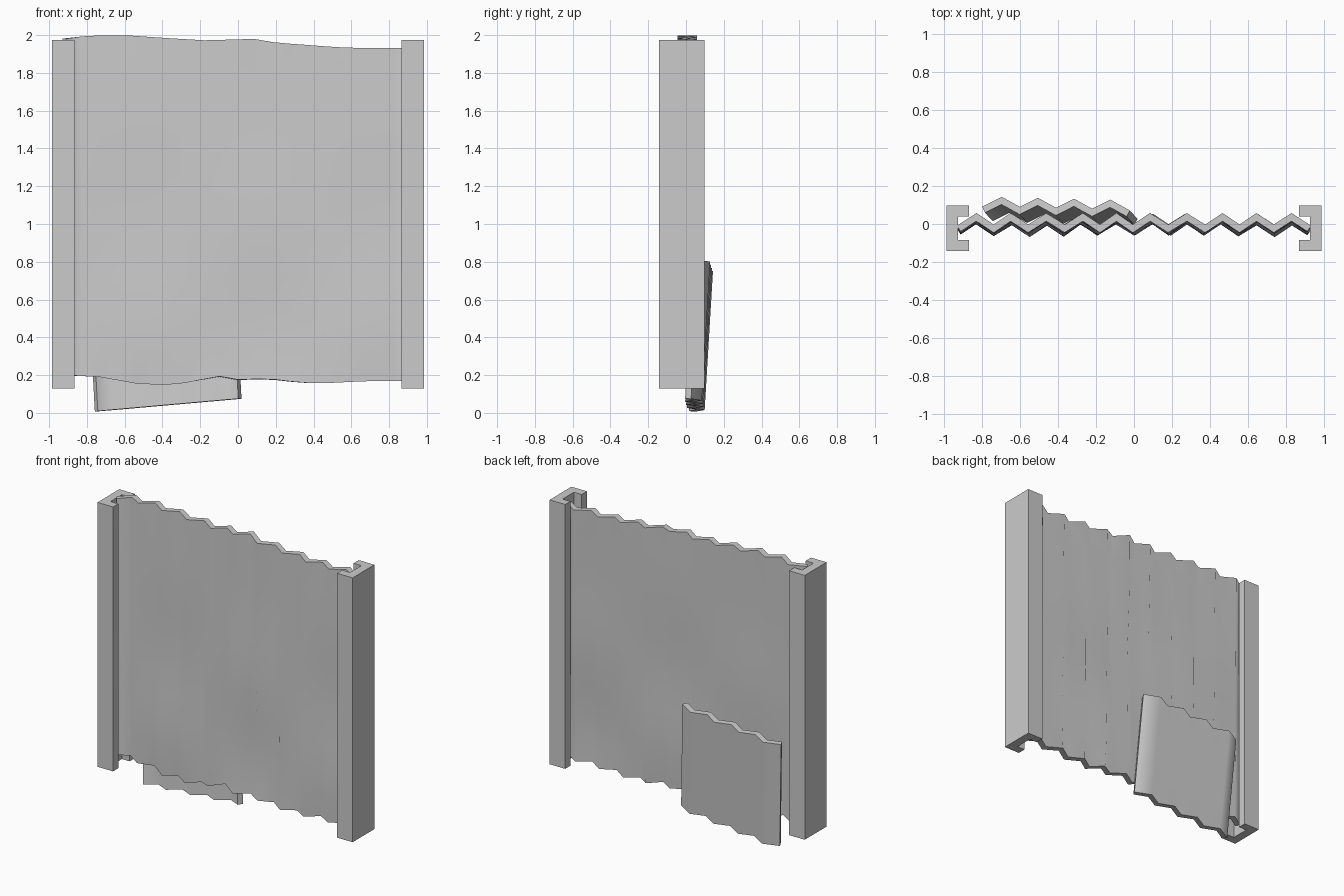
import bpy, bmesh, math

if "Cube" in bpy.data.objects:
    bpy.data.objects.remove(bpy.data.objects["Cube"], do_unlink=True)

steel = bpy.data.materials.new("grey steel")
steel.use_nodes = True
GREY = (0.6, 0.6, 0.6, 1)
steel.diffuse_color = GREY
steel.node_tree.nodes["Principled BSDF"].inputs["Base Color"].default_value = GREY


def add_object(name, bm):
    bmesh.ops.recalc_face_normals(bm, faces=bm.faces)
    mesh = bpy.data.meshes.new(name)
    bm.to_mesh(mesh)
    bm.free()
    mesh.materials.append(steel)
    obj = bpy.data.objects.new(name, mesh)
    bpy.context.collection.objects.link(obj)
    return obj


def lerp(a, b, t):
    return a + (b - a) * t


def along(points, x):
    """Height of a polyline of (x, z) points at x."""
    for (x0, z0), (x1, z1) in zip(points, points[1:]):
        if x <= x1:
            return lerp(z0, z1, max(0, (x - x0) / (x1 - x0)))
    return points[-1][1]


def corrugated(name, columns, rows, place, thickness):
    """Folded sheet: place(u, v, ridge) gives a point, ridge is +1 or -1."""
    bm = bmesh.new()
    grid = [[bm.verts.new(place(i / columns, j / rows, 1 if i % 2 else -1))
             for j in range(rows + 1)] for i in range(columns + 1)]
    for a, b in zip(grid, grid[1:]):
        for j in range(rows):
            bm.faces.new((a[j], b[j], b[j + 1], a[j + 1]))
    obj = add_object(name, bm)
    solid = obj.modifiers.new("thickness", 'SOLIDIFY')
    solid.thickness = thickness
    solid.offset = 0
    solid.use_even_offset = True
    bpy.ops.object.select_all(action='DESELECT')
    obj.select_set(True)
    bpy.context.view_layer.objects.active = obj
    bpy.ops.object.modifier_apply(modifier=solid.name)
    bpy.ops.object.shade_smooth_by_angle(angle=math.radians(80))


# Channel posts, open towards the middle
PROFILE = [(.985, -.143), (.985, .097), (.865, .097), (.865, .04),
           (.925, .04), (.925, -.085), (.865, -.085), (.865, -.143)]
for side, name in ((1, "left_post"), (-1, "right_post")):
    bm = bmesh.new()
    face = bm.faces.new([bm.verts.new((side * x, y, .13)) for x, y in PROFILE])
    top = bmesh.ops.extrude_face_region(bm, geom=[face])
    moved = [v for v in top["geom"] if isinstance(v, bmesh.types.BMVert)]
    bmesh.ops.translate(bm, verts=moved, vec=(0, 0, 1.845))
    add_object(name, bm)

# Main sheet with wavy top and bottom edges
TOP = [(-.93, 1.98), (-.84, 1.992), (-.7, 2), (-.56, 1.997), (-.4, 1.985), (-.18, 1.972),
       (.1, 1.98), (.2, 1.96), (.5, 1.937), (.6, 1.932), (.93, 1.93)]
BOTTOM = [(-.93, .2), (-.72, .19), (-.56, .158), (-.4, .148), (-.28, .158), (-.09, .193),
          (0, .175), (.15, .18), (.28, .165), (.42, .155), (.7, .17), (.93, .17)]


def main_sheet(u, v, ridge):
    x = lerp(-.92, .92, u)
    z = lerp(along(BOTTOM, x), along(TOP, x), v)
    sag = .012 * math.sin(5 * x + 1) * math.sin(3 * v * math.pi) * (1 - v)
    x += .008 * math.sin(9 * x + 4 * v) * math.sin(u * math.pi)
    y = .03 * ridge + .006 - .016 * (1 - v) + sag
    return x, y, z


corrugated("corrugated_sheet", 20, 10, main_sheet, .036)


# Small patch leaning crooked against the back
def patch_sheet(u, v, ridge):
    x = lerp(lerp(-.75, .01, u), lerp(-.79, -.03, u), v)
    z = lerp(.008, .075, u) + .735 * v
    y = lerp(.056, .1, v) - .02 * u + .025 * ridge
    return x, y, z


corrugated("back_patch", 8, 4, patch_sheet, .036)
